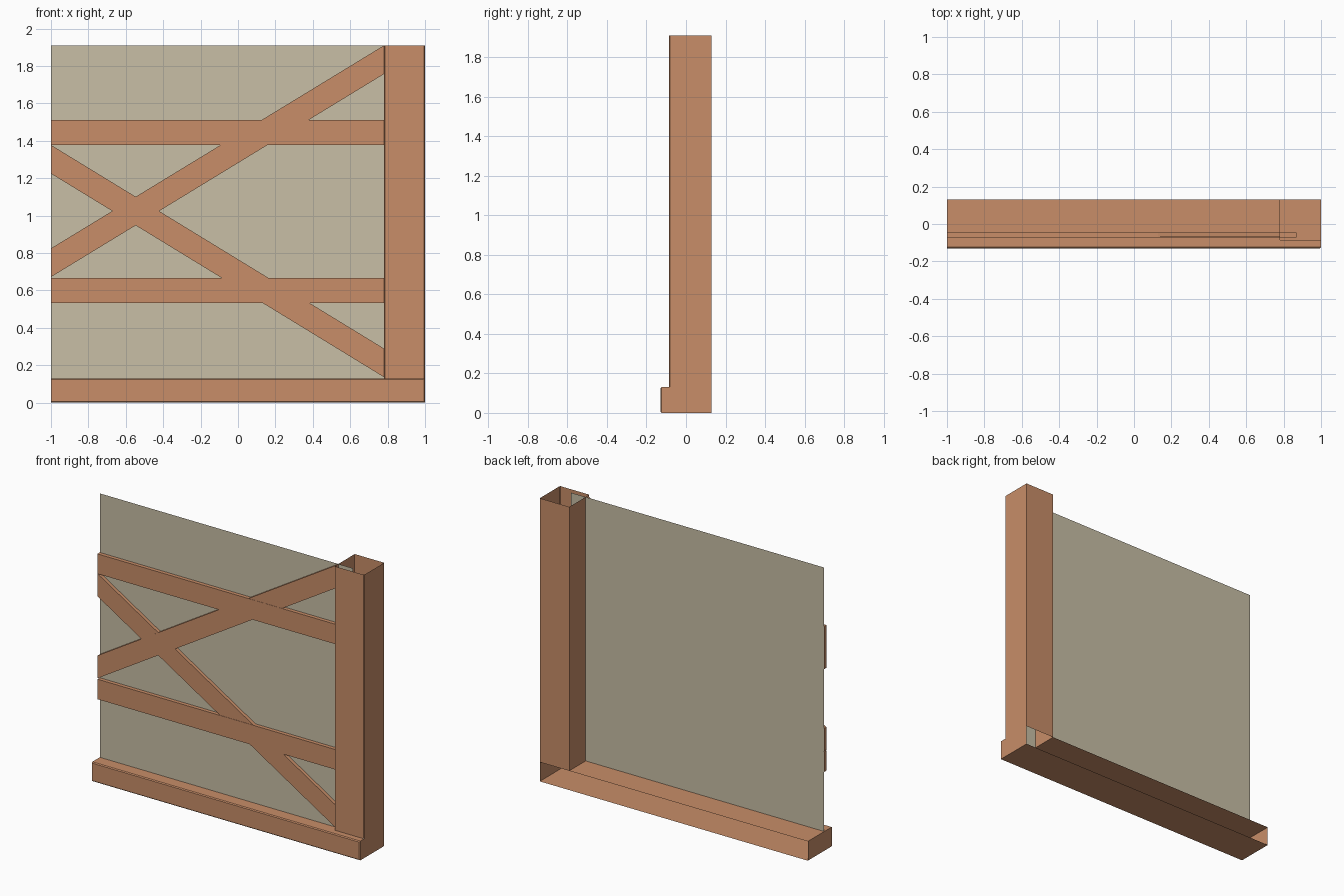
import bpy, bmesh

if "Cube" in bpy.data.objects:
    bpy.data.objects.remove(bpy.data.objects["Cube"])


def material(name, color):
    m = bpy.data.materials.new(name)
    m.diffuse_color = (*color, 1)
    m.use_nodes = True
    m.node_tree.nodes["Principled BSDF"].inputs["Base Color"].default_value = m.diffuse_color
    return m


WOOD = material("wood", (0.58, 0.27, 0.14))
PLASTER = material("plaster", (0.58, 0.52, 0.38))
TOP, SILL, POST_X = 1.91, 0.13, 0.78
FRONT, BACK, POST_FRONT = -0.13, 0.13, -0.085


def build(name, verts, faces, mat, bevel_edges=(), width=0.006):
    bm = bmesh.new()
    vs = [bm.verts.new(v) for v in verts]
    for f in faces:
        bm.faces.new([vs[i] for i in f])
    edges = [bm.edges.get((vs[a], vs[b])) for a, b in bevel_edges]
    if edges:
        bmesh.ops.bevel(bm, geom=edges, offset=width, segments=1,
                        affect='EDGES', clamp_overlap=True)
    mesh = bpy.data.meshes.new(name)
    bm.to_mesh(mesh)
    bm.free()
    mesh.materials.append(mat)
    obj = bpy.data.objects.new(name, mesh)
    bpy.context.collection.objects.link(obj)
    return obj


def plank(name, outline, y0, y1):
    """Board made by extruding an x-z outline from y0 (front) to y1 (back)."""
    n = len(outline)
    verts = [(x, y, z) for y in (y0, y1) for x, z in outline]
    faces = [range(n), range(2 * n - 1, n - 1, -1)]
    faces += [(i, i + n, (i + 1) % n + n, (i + 1) % n) for i in range(n)]
    return build(name, verts, faces, WOOD)


# Sill: hollow beam, open at the back and open upward into the post
sill_top = [(-1, FRONT), (1, FRONT), (1, POST_FRONT), (POST_X, POST_FRONT),
            (POST_X, BACK), (-1, BACK)]
sill_bottom = [(-1, FRONT), (1, FRONT), (1, BACK), (-1, BACK)]
sill_verts = [(x, y, SILL) for x, y in sill_top]
sill_verts += [(x, y, 0) for x, y in sill_bottom] + [(1, BACK, SILL)]
build("sill", sill_verts,
      [(0, 1, 2, 3, 4, 5),      # top
       (9, 8, 7, 6),            # bottom
       (6, 7, 1, 0),            # front
       (7, 8, 10, 2, 1),        # right end
       (9, 6, 0, 5)],           # left end
      WOOD, [(0, 1), (6, 7), (1, 7)])

# Corner post: four-walled tube, open at the top and bottom
post_plan = [(POST_X, POST_FRONT), (1, POST_FRONT), (1, BACK), (POST_X, BACK)]
post_verts = [(x, y, z) for z in (SILL, TOP) for x, y in post_plan]
build("corner_post", post_verts,
      [(i, (i + 1) % 4, (i + 1) % 4 + 4, i + 4) for i in range(4)],
      WOOD, [(0, 4), (1, 5)], 0.005)

# Thin infill panel, running into the post
build("wall_panel", [(-1, -0.045, SILL), (0.89, -0.045, SILL),
                     (0.89, -0.045, TOP), (-1, -0.045, TOP)],
      [(0, 1, 2, 3)], PLASTER)

# Horizontal rails
for name, z0, z1 in (("lower_rail", 0.532, 0.667), ("upper_rail", 1.378, 1.512)):
    plank(name, [(-1, z0), (0.87, z0), (0.87, z1), (-1, z1)], -0.071, -0.0455)

# Crossing diagonal braces, cut vertically at both ends
for name, left, right, y in (("falling_brace", 1.225, 0.137, -0.069),
                             ("rising_brace", 0.672, 1.757, -0.0695)):
    plank(name, [(-1, left), (POST_X, right),
                 (POST_X, right + 0.153), (-1, left + 0.153)], y, -0.0455)
